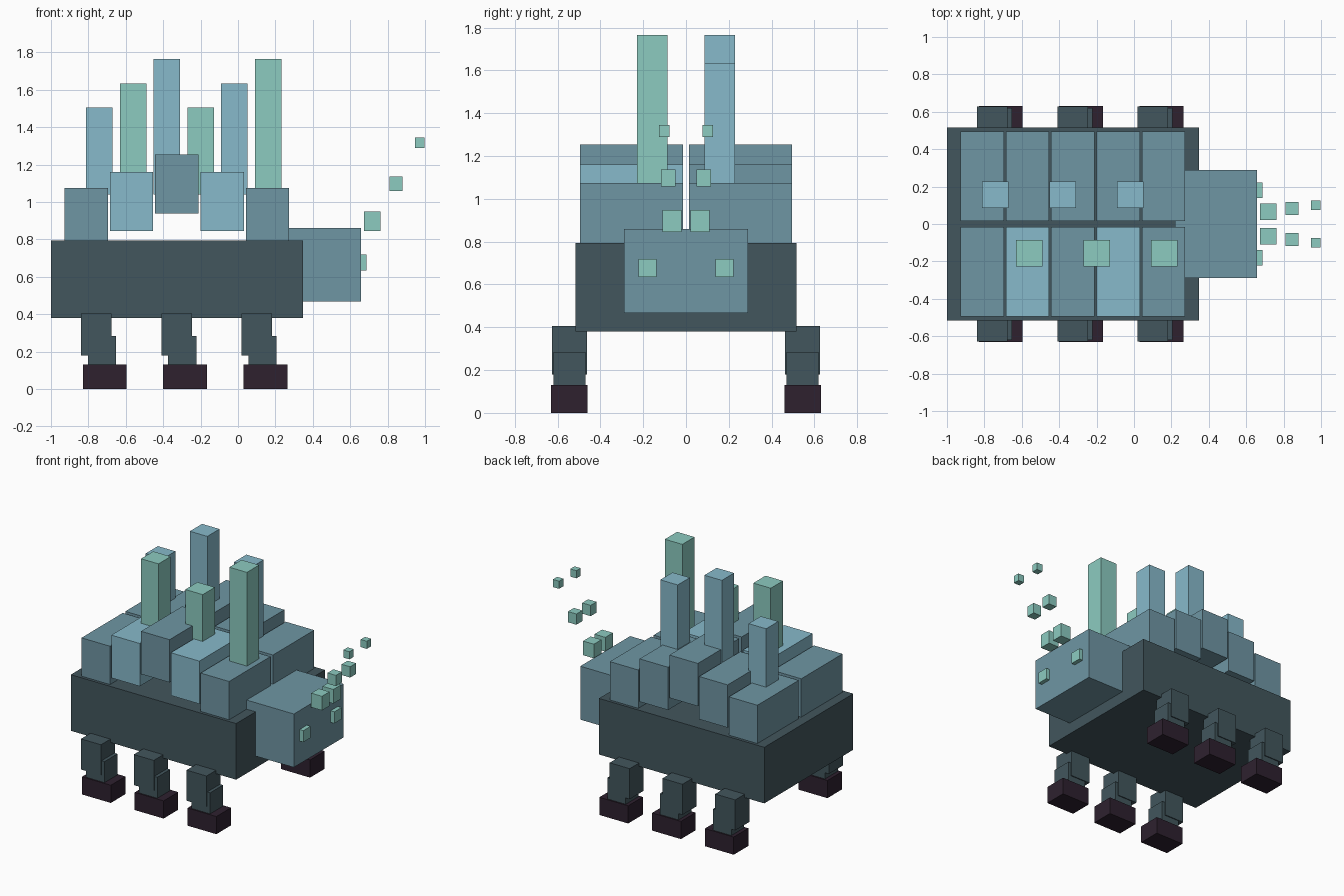
import bpy
import bmesh
from mathutils import Vector

old = bpy.data.objects.get("Cube")
if old:
    bpy.data.objects.remove(old, do_unlink=True)


def material(name, hex_code):
    # convert a display colour to linear values
    rgb = []
    for i in range(0, 6, 2):
        c = int(hex_code[i:i + 2], 16) / 255
        rgb.append(c / 12.92 if c < 0.04 else ((c + 0.055) / 1.055) ** 2.4)
    color = (*rgb, 1)
    mat = bpy.data.materials.new(name)
    mat.use_nodes = True
    mat.diffuse_color = color
    mat.node_tree.nodes["Principled BSDF"].inputs["Base Color"].default_value = color
    return mat


slate = material("dark slate", "42565d")
stone = material("grey blue", "6f96a4")
ice = material("light blue", "87bacb")
mint = material("mint green", "8ccbc0")
plum = material("dark plum", "2e212f")


def box(name, mat, x, y, z):
    """Box from a (min, max) pair on each axis."""
    spans = [Vector(s) for s in (x, y, z)]
    bm = bmesh.new()
    bmesh.ops.create_cube(bm, size=1)
    for v in bm.verts:
        v.co = [s[0] + (s[1] - s[0]) * (c + 0.5) for s, c in zip(spans, v.co)]
    mesh = bpy.data.meshes.new(name)
    bm.to_mesh(mesh)
    bm.free()
    mesh.materials.append(mat)
    obj = bpy.data.objects.new(name, mesh)
    bpy.context.collection.objects.link(obj)
    return obj


def side_span(side, inner, outer):
    return tuple(sorted((side * inner, side * outer)))


# Body and head
box("body", slate, (-1, 0.347), (-0.517, 0.517), (0.38, 0.793))
box("head", stone, (0.22, 0.658), (-0.29, 0.29), (0.467, 0.86))

for label, side in (("near", -1), ("far", 1)):
    # Three jointed legs with feet
    for i in range(3):
        x = -0.84 + 0.43 * i
        tag = f"{label}_{i + 1}"
        box("upper_leg_" + tag, slate, (x, x + 0.163),
            side_span(side, 0.463, 0.627), (0.18, 0.405))
        box("lower_leg_" + tag, slate, (x + 0.037, x + 0.187),
            side_span(side, 0.47, 0.62), (0.11, 0.285))
        box("foot_" + tag, plum, (x + 0.01, x + 0.245),
            side_span(side, 0.46, 0.63), (0, 0.13))

    # Arched row of back plates
    for i, top in enumerate((1.075, 1.16, 1.253, 1.16, 1.075)):
        x = -0.928 + 0.2425 * i
        mat = ice if side < 0 and i % 2 else stone
        box(f"back_plate_{label}_{i + 1}", mat, (x, x + 0.232),
            side_span(side, 0.015, 0.495), (top - 0.315, top))

    # Tall spikes, staggered between the two sides
    start, tops, mat = ((-0.63, (1.635, 1.505, 1.765), mint) if side < 0
                        else (-0.812, (1.505, 1.765, 1.635), ice))
    for i, top in enumerate(tops):
        x = start + 0.36 * i
        box(f"spike_{label}_{i + 1}", mat, (x, x + 0.142),
            side_span(side, 0.086, 0.228), (1.04, top))

    # Eyes
    box("eye_" + label, mint, (0.605, 0.688), side_span(side, 0.138, 0.223),
        (0.635, 0.72))

    # Floating antenna cubes, shrinking as they rise
    for i, (x, y, z, w, h) in enumerate(((0.717, 0.066, 0.897, 0.088, 0.104),
                                         (0.845, 0.083, 1.098, 0.069, 0.079),
                                         (0.971, 0.101, 1.318, 0.05, 0.056))):
        box(f"antenna_cube_{label}_{i + 1}", mint, (x - w / 2, x + w / 2),
            side_span(side, y - w / 2, y + w / 2), (z - h / 2, z + h / 2))
